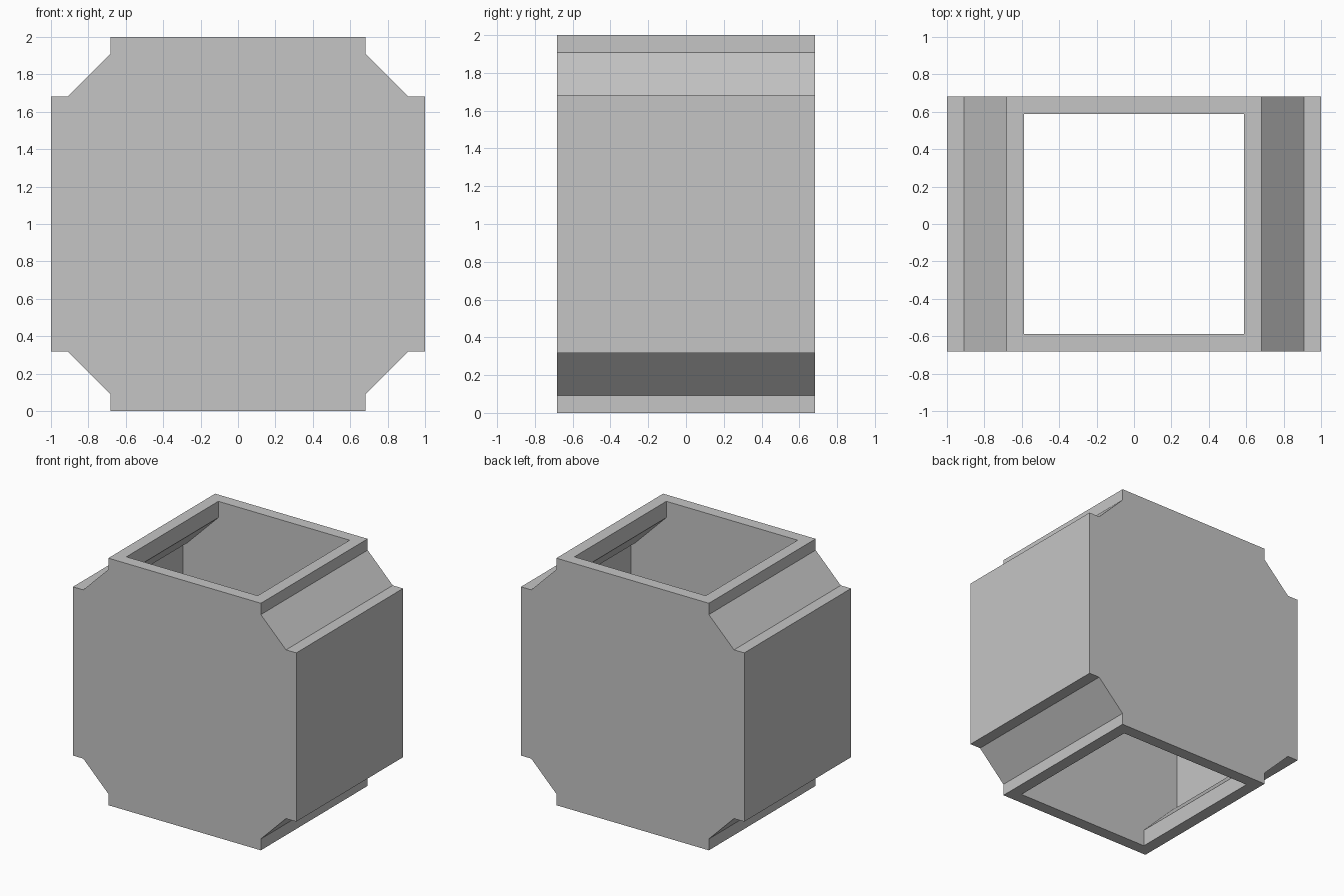
import bpy
import bmesh

default_cube = bpy.data.objects.get("Cube")
if default_cube:
    bpy.data.objects.remove(default_cube, do_unlink=True)

grey = bpy.data.materials.new("light grey")
grey.use_nodes = True
colour = (0.56, 0.56, 0.56, 1)
grey.diffuse_color = colour
grey.node_tree.nodes["Principled BSDF"].inputs["Base Color"].default_value = colour


def prism(name, quarter, half_depth):
    """Mirror a quarter outline about the centre and extrude it along y."""
    right = quarter + [(x, -z) for x, z in reversed(quarter)]
    outline = right + [(-x, z) for x, z in reversed(right)]
    bm = bmesh.new()
    face = bm.faces.new([bm.verts.new((x, -half_depth, z + 1)) for x, z in outline])
    extruded = bmesh.ops.extrude_face_region(bm, geom=[face])["geom"]
    moved = [v for v in extruded if isinstance(v, bmesh.types.BMVert)]
    bmesh.ops.translate(bm, verts=moved, vec=(0, 2 * half_depth, 0))
    bmesh.ops.recalc_face_normals(bm, faces=bm.faces)
    mesh = bpy.data.meshes.new(name)
    bm.to_mesh(mesh)
    bm.free()
    mesh.materials.append(grey)
    obj = bpy.data.objects.new(name, mesh)
    bpy.context.collection.objects.link(obj)
    return obj


# Outer housing with stepped, chamfered corners
housing = prism("duct_housing",
                [(0.683, 1), (0.683, 0.908), (0.908, 0.683), (1, 0.683)], 0.683)

# Cavity of even wall thickness, running out through the top and bottom
cavity = prism("cavity_cutter",
               [(0.588, 1.2), (0.588, 0.868), (0.868, 0.588), (0.905, 0.588)], 0.588)
cavity.hide_render = True

cut = housing.modifiers.new("hollow", 'BOOLEAN')
cut.operation = 'DIFFERENCE'
cut.solver = 'EXACT'
cut.object = cavity
bpy.context.view_layer.objects.active = housing
bpy.ops.object.modifier_apply(modifier=cut.name)
bpy.data.objects.remove(cavity, do_unlink=True)
